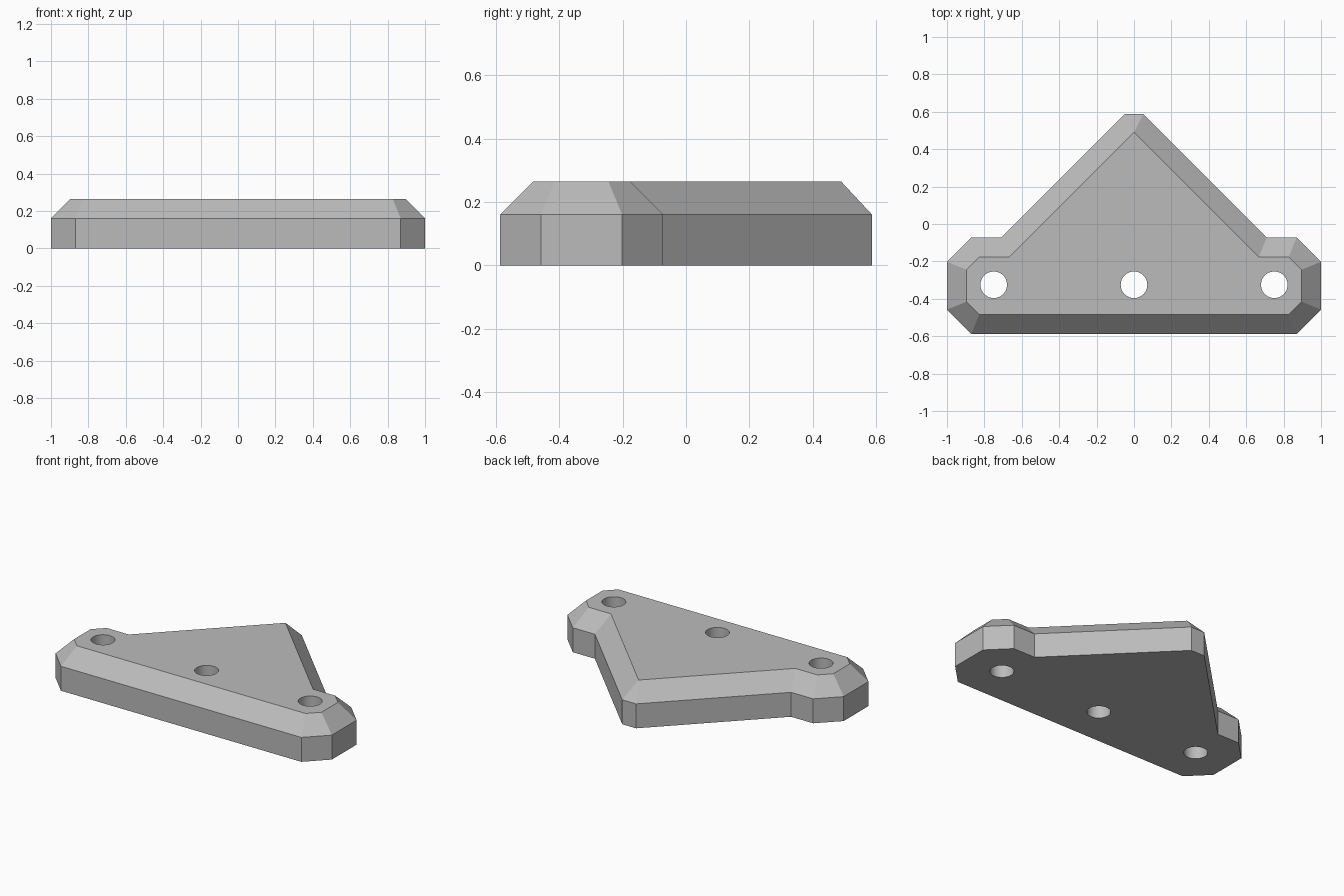
import bpy
import bmesh

cube = bpy.data.objects.get("Cube")
if cube:
    bpy.data.objects.remove(cube, do_unlink=True)

SHOULDER, HEIGHT = 0.16, 0.265
HOLE_RADIUS, HOLE_Y = 0.071, -0.325

grey = bpy.data.materials.new("plain_grey")
grey.use_nodes = True
colour = (0.5, 0.5, 0.5, 1)
grey.diffuse_color = colour
grey.node_tree.nodes["Principled BSDF"].inputs["Base Color"].default_value = colour

# Right-hand halves of the wall outline and the inset top outline
wall = [(0.87, -0.588), (1, -0.458), (1, -0.202), (0.87, -0.072),
        (0.71, -0.072), (0.05, 0.588)]
top = [(0.827, -0.483), (0.895, -0.415), (0.895, -0.245), (0.827, -0.177),
       (0.667, -0.177), (0, 0.49)]


def mirrored(half):
    return half + [(-x, y) for x, y in reversed(half)]


# Bracket plate: straight walls, sloped rim, flat top and base
bm = bmesh.new()
rings = [[bm.verts.new((x, y, z)) for x, y in mirrored(half)]
         for half, z in ((wall, 0), (wall, SHOULDER), (top, HEIGHT))]
for low, high in zip(rings, rings[1:]):
    for i in range(len(low)):
        j = (i + 1) % len(low)
        bm.faces.new((low[i], low[j], high[j], high[i]))
bm.faces.new(rings[0][::-1])
bm.faces.new(rings[-1])
bmesh.ops.remove_doubles(bm, verts=bm.verts, dist=0.0005)
bmesh.ops.recalc_face_normals(bm, faces=bm.faces)
mesh = bpy.data.meshes.new("corner_bracket")
bm.to_mesh(mesh)
bm.free()
mesh.materials.append(grey)
bracket = bpy.data.objects.new("corner_bracket", mesh)
bpy.context.collection.objects.link(bracket)

# Three screw holes drilled right through
for x in (-0.75, 0, 0.75):
    bpy.ops.mesh.primitive_cylinder_add(vertices=48, radius=HOLE_RADIUS, depth=1,
                                        location=(x, HOLE_Y, 0.1))
    drill = bpy.context.object
    drill.name = "hole_cutter"
    drill.hide_render = True
    drill.data.materials.append(grey)
    cut = bracket.modifiers.new("screw_hole", "BOOLEAN")
    cut.operation = "DIFFERENCE"
    cut.solver = "EXACT"
    cut.object = drill
    bpy.ops.object.select_all(action="DESELECT")
    bracket.select_set(True)
    bpy.context.view_layer.objects.active = bracket
    bpy.ops.object.modifier_apply(modifier=cut.name)
    bpy.data.objects.remove(drill, do_unlink=True)

# Round hole walls, crisp plate edges
bpy.ops.object.shade_smooth_by_angle(angle=0.4)
